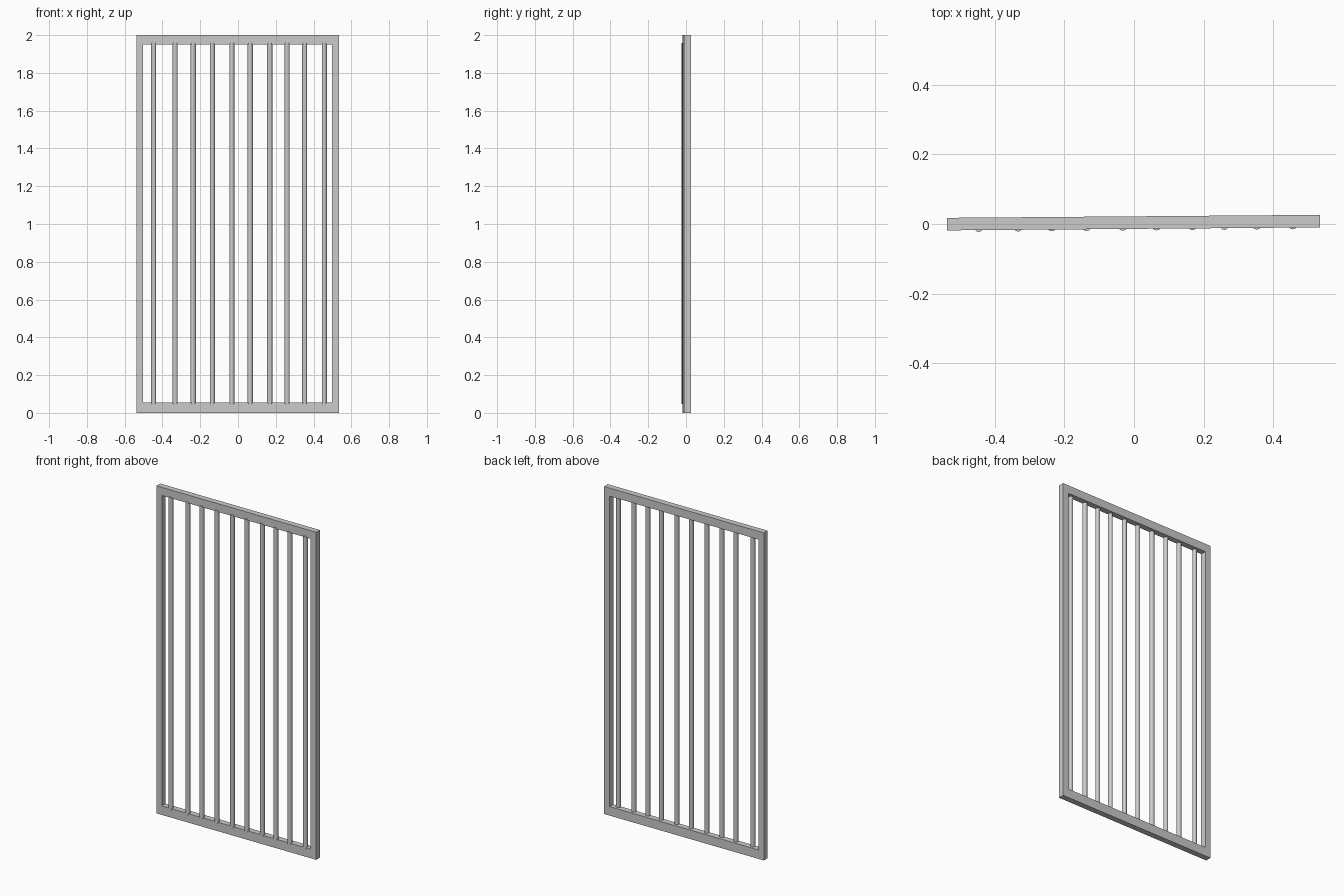
import bpy, bmesh, math

if "Cube" in bpy.data.objects:
    bpy.data.objects.remove(bpy.data.objects["Cube"])

TILT = 0.008          # slight yaw of the panel: y gain per unit of x
MID_Y = 0.006         # y of the frame's middle at x = 0
HALF_T = 0.018        # half thickness of the frame


def finish(bm, name):
    bmesh.ops.recalc_face_normals(bm, faces=bm.faces)
    # shear everything along the slightly turned panel
    for v in bm.verts:
        v.co.y += TILT * v.co.x
    me = bpy.data.meshes.new(name)
    bm.to_mesh(me)
    bm.free()
    ob = bpy.data.objects.new(name, me)
    bpy.context.collection.objects.link(ob)
    return ob


# Rectangular frame: ring of four mitred quads, extruded backwards
def rect(bm, x0, x1, z0, z1):
    y = MID_Y - 0.002 - HALF_T
    return [bm.verts.new((x, y, z)) for x, z in ((x0, z0), (x1, z0), (x1, z1), (x0, z1))]


bm = bmesh.new()
outer = rect(bm, -0.538, 0.535, 0.0, 2.0)
inner = rect(bm, -0.502, 0.498, 0.055, 1.95)
ring = [bm.faces.new((outer[i], outer[(i + 1) % 4], inner[(i + 1) % 4], inner[i])) for i in range(4)]
ext = bmesh.ops.extrude_face_region(bm, geom=ring, use_keep_orig=True)
for g in ext["geom"]:
    if isinstance(g, bmesh.types.BMVert):
        g.co.y += 2 * HALF_T
finish(bm, "gate_frame")

# Ten round bars, unevenly spaced, standing slightly proud of the frame front
BAR_R, Z0, Z1 = 0.0135, 0.048, 1.957
for x in (-0.447, -0.333, -0.237, -0.136, -0.032, 0.065, 0.168, 0.26, 0.353, 0.457):
    bm = bmesh.new()
    bmesh.ops.create_cone(bm, cap_ends=True, segments=12, radius1=BAR_R, radius2=BAR_R, depth=Z1 - Z0)
    bmesh.ops.translate(bm, verts=bm.verts, vec=(x, -0.0055, (Z0 + Z1) / 2))
    finish(bm, "gate_bar")
